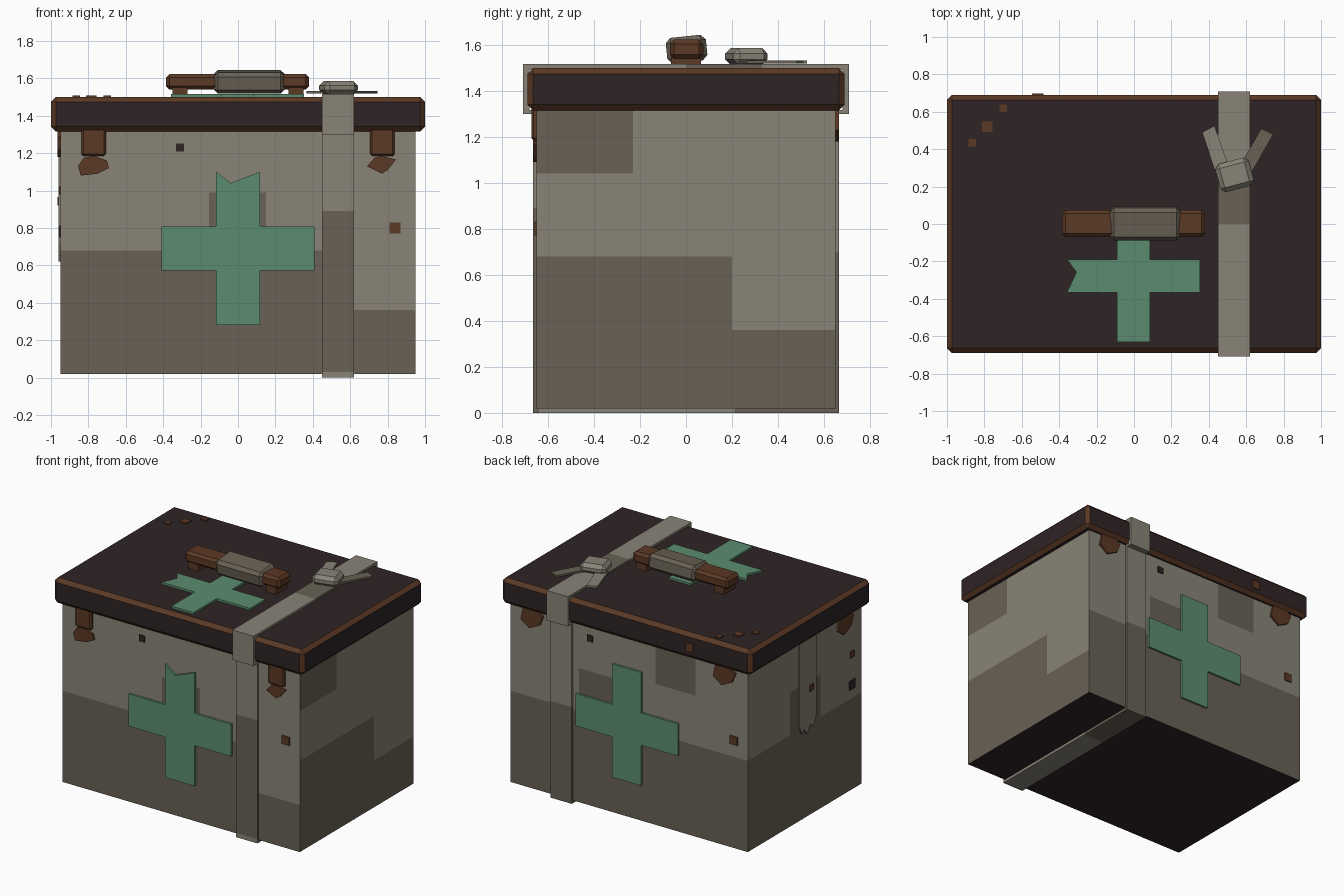
import bpy, bmesh
from math import radians
from mathutils import Vector, Matrix

if "Cube" in bpy.data.objects:
    bpy.data.objects.remove(bpy.data.objects["Cube"])


def material(name, rgb):
    m = bpy.data.materials.new(name)
    m.use_nodes = True
    m.diffuse_color = (*rgb, 1)
    m.node_tree.nodes["Principled BSDF"].inputs["Base Color"].default_value = (*rgb, 1)
    return m


CLOTH = material("light canvas", (0.25, 0.23, 0.185))
STAIN = material("stained canvas", (0.14, 0.12, 0.09))
GREEN = material("green paint", (0.105, 0.265, 0.16))
LEATHER = material("brown leather", (0.105, 0.04, 0.018))
DARK = material("dark hide", (0.028, 0.017, 0.018))

# Outward direction, horizontal axis, and distance of each decorated surface
X, Y, Z = Vector((1, 0, 0)), Vector((0, 1, 0)), Vector((0, 0, 1))
SIDES = {
    "front": (-Y, X, Z, 0.65),
    "back": (Y, X, Z, 0.65),
    "right": (-X, Y, Z, 0.95),
    "top": (Z, X, Y, 1.5),
    "lid_back": (Y, X, Z, 0.69),
}


def finish(name, bm, *mats):
    bmesh.ops.recalc_face_normals(bm, faces=bm.faces)
    me = bpy.data.meshes.new(name)
    bm.to_mesh(me)
    bm.free()
    for m in mats:
        me.materials.append(m)
    ob = bpy.data.objects.new(name, me)
    bpy.context.collection.objects.link(ob)
    return ob


def box_mesh(lo, hi, bevel=0):
    lo, hi = Vector(lo), Vector(hi)
    bm = bmesh.new()
    bmesh.ops.create_cube(bm, size=1)
    bmesh.ops.scale(bm, vec=hi - lo, verts=bm.verts)
    if bevel:
        bmesh.ops.bevel(bm, geom=bm.edges[:], offset=bevel, segments=1, affect='EDGES')
    bmesh.ops.translate(bm, vec=(lo + hi) / 2, verts=bm.verts)
    return bm


def box(name, lo, hi, mat, bevel=0, turn=0, axis='Z'):
    bm = box_mesh(lo, hi, bevel)
    mid = (Vector(lo) + Vector(hi)) / 2
    bmesh.ops.rotate(bm, cent=mid, verts=bm.verts,
                     matrix=Matrix.Rotation(radians(turn), 3, axis))
    return finish(name, bm, mat)


def plate(name, side, points, mat, thick=0.008, lift=0):
    n, u, v, dist = SIDES[side]
    bm = bmesh.new()
    f = bm.faces.new([bm.verts.new(u * a + v * b + n * (dist + lift - 0.002)) for a, b in points])
    ext = bmesh.ops.extrude_face_region(bm, geom=[f])["geom"]
    bmesh.ops.translate(bm, vec=n * (thick + 0.002),
                        verts=[e for e in ext if isinstance(e, bmesh.types.BMVert)])
    return finish(name, bm, mat)


def patch(name, side, a, b, size, mat):
    h = size / 2
    plate(name, side, [(a - h, b - h), (a + h, b - h), (a + h, b + h), (a - h, b + h)], mat)


# Canvas body, cut along the stain borders
bm = box_mesh((-0.95, -0.65, 0.02), (0.95, 0.65, 1.33))
CUTS = [(X, (-0.53, -0.21, -0.155, 0.1, 0.15, 0.4, 0.62)),
        (Y, (-0.23, -0.18, 0.17, 0.2)),
        (Z, (0.36, 0.68, 0.99, 1.04))]
for axis, places in CUTS:
    for p in places:
        bmesh.ops.bisect_plane(bm, geom=bm.verts[:] + bm.edges[:] + bm.faces[:],
                               plane_co=axis * p, plane_no=axis)


def stained(n, c):
    if n.y < -0.5:
        return c.z < (0.36 if c.x > 0.62 else 0.99 if abs(c.x) < 0.15 else 0.68)
    if n.y > 0.5:
        if -0.53 < c.x < -0.21 and c.z > 1.04:
            return True
        return c.z < (0.99 if 0.1 < c.x < 0.4 else 0.68)
    if n.x > 0.5:
        return c.z < (0.36 if c.y > 0.2 else 0.68) or (c.y < -0.23 and c.z > 1.04)
    return c.z < (0.99 if -0.18 < c.y < 0.17 else 0.68)


bm.normal_update()
for f in bm.faces:
    f.material_index = 2 if abs(f.normal.z) > 0.5 else int(stained(f.normal, f.calc_center_median()))
finish("body", bm, CLOTH, STAIN, DARK)

# Lid with leather on every chamfer
bm = box_mesh((-1, -0.69, 1.315), (1, 0.69, 1.5), 0.026)
bm.normal_update()
for f in bm.faces:
    f.material_index = int(max(abs(k) for k in f.normal) < 0.99)
finish("lid", bm, DARK, LEATHER)

# Crosses: half-length, half-width of the arms around a centre
def cross(name, side, cu, cv, length, w, notch=None):
    pts = [(-w, length), (w, length), (w, w), (length, w), (length, -w), (w, -w),
           (w, -length), (-w, -length), (-w, -w), (-length, -w), (-length, w), (-w, w)]
    if notch == "up":
        pts.insert(1, (-0.04, length - 0.06))
    if notch == "left":
        pts.insert(10, (0.05 - length, 0.02))
    plate(name, side, [(cu + a, cv + b) for a, b in pts], GREEN, 0.015)


cross("front_cross", "front", 0, 0.69, 0.41, 0.117, "up")
cross("back_cross", "back", 0.01, 0.69, 0.41, 0.117)
cross("top_cross", "top", -0.003, -0.277, 0.355, 0.088, "left")

# Strap around the body and lid
S0, S1 = 0.45, 0.62
STRAP = [
    ("strap_front_low", -0.664, -0.64, 0, 0.89, STAIN),
    ("strap_front_high", -0.664, -0.64, 0.89, 1.32, CLOTH),
    ("strap_back_low", 0.64, 0.664, 0, 0.7, STAIN),
    ("strap_back_high", 0.64, 0.664, 0.7, 1.32, CLOTH),
    ("strap_under_front", -0.664, 0.21, 0, 0.03, CLOTH),
    ("strap_under_back", 0.21, 0.664, 0, 0.03, STAIN),
    ("strap_lid_front", -0.708, -0.68, 1.3, 1.516, CLOTH),
    ("strap_lid_back", 0.68, 0.708, 1.3, 1.516, CLOTH),
    ("strap_step_front", -0.708, -0.65, 1.3, 1.316, CLOTH),
    ("strap_step_back", 0.65, 0.708, 1.3, 1.316, CLOTH),
    ("strap_top_front", -0.708, 0, 1.49, 1.516, CLOTH),
    ("strap_top_stain", 0, 0.33, 1.49, 1.516, STAIN),
    ("strap_top_back", 0.33, 0.708, 1.49, 1.516, CLOTH),
]
for name, y0, y1, z0, z1, mat in STRAP:
    box(name, (S0, y0, z0), (S1, y1, z1), mat)

# Knot and its two loose tails
box("knot", (0.445, 0.185, 1.513), (0.63, 0.34, 1.585), CLOTH, 0.024, 15)
plate("left_tail", "top", [(0.56, 0.3), (0.62, 0.26), (0.745, 0.48), (0.68, 0.51)], STAIN, 0.012, 0.02)
plate("right_tail", "top", [(0.44, 0.26), (0.51, 0.3), (0.43, 0.525), (0.365, 0.49)], CLOTH, 0.012, 0.02)

# Carrying handle
box("handle_bar", (-0.385, -0.07, 1.54), (0.38, 0.075, 1.622), LEATHER, 0.018)
for s, side in ((-1, "right"), (1, "left")):
    box(side + "_handle_foot", (s * 0.31 - 0.04, -0.065, 1.49), (s * 0.31 + 0.04, 0.065, 1.55), LEATHER)
box("handle_wrap", (-0.13, -0.085, 1.525), (0.25, 0.09, 1.637), STAIN, 0.022, 6, 'X')

# Front straps with torn ends, and torn scraps on the other walls
for s, side in ((-1, "right"), (1, "left")):
    box(side + "_latch", (s * 0.772 - 0.065, -0.672, 1.185), (s * 0.772 + 0.065, -0.64, 1.34), LEATHER, 0.01)
plate("right_torn_end", "front", [(-0.84, 1.08), (-0.75, 1.09), (-0.69, 1.12), (-0.7, 1.16),
                                  (-0.77, 1.185), (-0.825, 1.175), (-0.855, 1.13)], LEATHER, 0.015)
plate("left_torn_end", "front", [(0.69, 1.13), (0.77, 1.09), (0.8, 1.11), (0.845, 1.165),
                                 (0.77, 1.185), (0.73, 1.175)], LEATHER, 0.015)
SCRAP = [(-0.09, 0.04), (-0.06, -0.03), (0.02, -0.07), (0.09, -0.02), (0.07, 0.07), (-0.05, 0.07)]
for name, side, a, b in (("back_right_scrap", "back", -0.77, 1.25), ("back_left_scrap", "back", 0.77, 1.25),
                         ("side_scrap", "right", -0.455, 1.25)):
    plate(name, side, [(a + p, b + q) for p, q in SCRAP], LEATHER, 0.015)

# Torn cloth strip hanging on the right wall
plate("hanging_strip", "right", [(0.07, 1.32), (0.07, 0.7), (0.04, 0.64), (0.02, 0.67), (-0.02, 0.62),
                                 (-0.05, 0.68), (-0.09, 0.65), (-0.12, 0.72), (-0.12, 1.32)], CLOTH, 0.009)

# Small square patches
for s, side in ((1, "front"), (-1, "back")):
    patch(side + "_hole", side, -0.31 * s, 1.23, 0.045, DARK)
    patch(side + "_patch", side, 0.84 * s, 0.8, 0.06, LEATHER)
patch("side_hole", "right", -0.54, 0.78, 0.065, DARK)
patch("side_patch", "right", -0.54, 1.0, 0.045, LEATHER)
box("strip_patch", (-0.966, -0.085, 0.92), (-0.95, -0.04, 0.965), LEATHER)
patch("lid_back_patch", "lid_back", -0.515, 1.4, 0.06, LEATHER)
for i, (a, b, size) in enumerate(((-0.865, 0.435, 0.04), (-0.785, 0.52, 0.055), (-0.7, 0.62, 0.04))):
    patch("lid_top_patch_%d" % (i + 1), "top", a, b, size, LEATHER)
